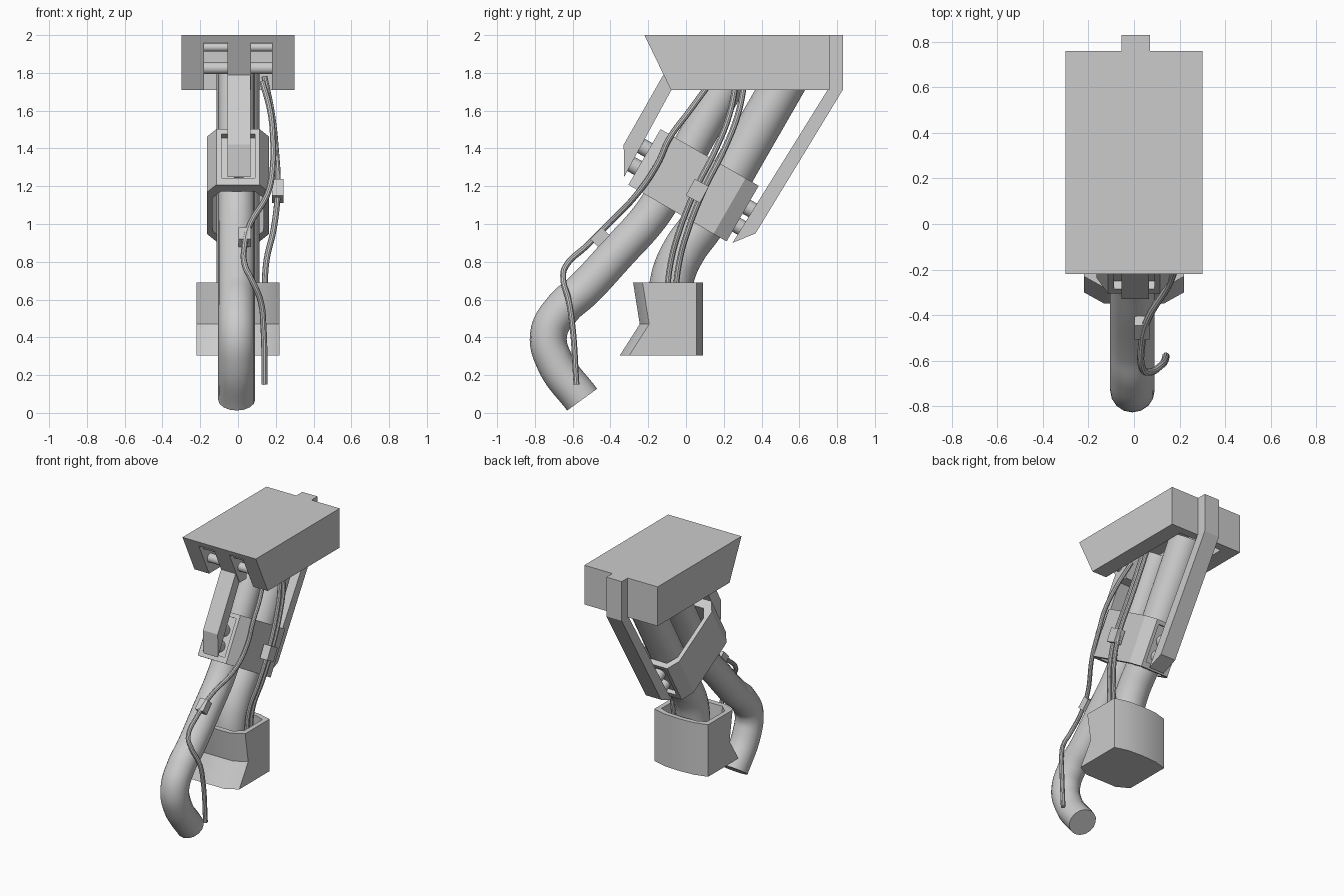
import bpy, bmesh, math
from mathutils import Vector, Matrix

old = bpy.data.objects.get("Cube")
if old:
    bpy.data.objects.remove(old, do_unlink=True)

grey = bpy.data.materials.new("plain grey")
grey.use_nodes = True
grey.diffuse_color = (0.6, 0.6, 0.6, 1)
grey.node_tree.nodes["Principled BSDF"].inputs["Base Color"].default_value = (0.6, 0.6, 0.6, 1)


def activate(ob):
    bpy.ops.object.select_all(action='DESELECT')
    ob.select_set(True)
    bpy.context.view_layer.objects.active = ob


def smooth(ob):
    activate(ob)
    bpy.ops.object.shade_smooth_by_angle(angle=math.radians(32))


def loft(name, rings):
    """Closed solid skinned through matching rings of points."""
    bm = bmesh.new()
    loops = [[bm.verts.new(p) for p in ring] for ring in rings]
    n = len(loops[0])
    for a, b in zip(loops, loops[1:]):
        for i in range(n):
            j = (i + 1) % n
            bm.faces.new((a[i], a[j], b[j], b[i]))
    bm.faces.new(loops[0])
    bm.faces.new(loops[-1])
    bmesh.ops.recalc_face_normals(bm, faces=bm.faces[:])
    mesh = bpy.data.meshes.new(name)
    bm.to_mesh(mesh)
    bm.free()
    mesh.materials.append(grey)
    ob = bpy.data.objects.new(name, mesh)
    bpy.context.collection.objects.link(ob)
    return ob


def side_prism(name, profile, x0, x1):
    return loft(name, [[(x, y, z) for y, z in profile] for x in (x0, x1)])


def box(name, lo, hi):
    profile = [(lo[1], lo[2]), (hi[1], lo[2]), (hi[1], hi[2]), (lo[1], hi[2])]
    return side_prism(name, profile, lo[0], hi[0])


def carve(ob, cutters):
    activate(ob)
    for cutter in cutters:
        mod = ob.modifiers.new("cut", 'BOOLEAN')
        mod.operation = 'DIFFERENCE'
        mod.solver = 'EXACT'
        mod.object = cutter
        bpy.ops.object.modifier_apply(modifier=mod.name)
        bpy.data.objects.remove(cutter, do_unlink=True)


def rod(name, a, b, radius):
    a, b = Vector(a), Vector(b)
    bpy.ops.mesh.primitive_cylinder_add(vertices=24, radius=radius, depth=(b - a).length,
                                        location=(a + b) / 2)
    ob = bpy.context.object
    ob.name = name
    ob.rotation_euler = (b - a).to_track_quat('Z', 'Y').to_euler()
    ob.data.materials.append(grey)
    smooth(ob)
    return ob


def tube(name, points, radius, sides=6):
    curve = bpy.data.curves.new(name, 'CURVE')
    curve.dimensions = '3D'
    curve.bevel_depth = radius
    curve.bevel_resolution = sides
    curve.resolution_u = 10
    curve.use_fill_caps = True
    spline = curve.splines.new('BEZIER')
    spline.bezier_points.add(len(points) - 1)
    for bp, p in zip(spline.bezier_points, points):
        bp.co = p
        bp.handle_left_type = bp.handle_right_type = 'AUTO'
    curve.materials.append(grey)
    ob = bpy.data.objects.new(name, curve)
    bpy.context.collection.objects.link(ob)
    activate(ob)
    bpy.ops.object.convert(target='MESH')
    smooth(bpy.context.object)


# Top block with an underside cavity and two front slots around a central tab
block = side_prism("top_block", [(-0.22, 2), (0.76, 2), (0.76, 1.71), (-0.08, 1.71)], -0.3, 0.3)
carve(block, [box("cavity", (-0.18, 0.0, 1.6), (0.18, 0.7, 1.96)),
              box("slot_right", (-0.18, -0.4, 1.6), (-0.055, 0.05, 1.96)),
              box("slot_left", (0.07, -0.4, 1.6), (0.18, 0.05, 1.96))])
for name, y, z, r in (("upper_cross_rod", -0.13, 1.935, 0.022), ("lower_cross_rod", -0.07, 1.825, 0.032)):
    rod(name, (-0.2, y, z), (0.2, y, z), r)

# Slanted arms hanging in front and behind
side_prism("front_arm", [(-0.12, 1.79), (-0.33, 1.42), (-0.327, 1.25), (-0.077, 1.71), (-0.04, 1.79)],
           -0.055, 0.065)
side_prism("back_arm", [(0.75, 2), (0.83, 2), (0.83, 1.71), (0.368, 0.95), (0.246, 0.9), (0.75, 1.71)],
           -0.055, 0.07)

# Clamp: a chamfered sleeve tilted around both pipes, with a pocket at each end
TILT = Matrix.Translation((0, 0.04, 1.205)) @ Matrix.Rotation(math.radians(-30), 4, 'X')


def sleeve(name, half_w, end_w, u0, u1, chamfer, half_h):
    plan = [(-end_w, u0), (end_w, u0), (half_w, u0 + chamfer), (half_w, u1 - chamfer),
            (end_w, u1), (-end_w, u1), (-half_w, u1 - chamfer), (-half_w, u0 + chamfer)]
    return loft(name, [[(x, u, v) for x, u in plan] for v in (-half_h, half_h)])


clamp = sleeve("clamp", 0.165, 0.115, -0.3, 0.3, 0.08, 0.17)
carve(clamp, [sleeve("bore", 0.135, 0.09, -0.23, 0.26, 0.07, 0.3),
              box("front_pocket", (-0.087, -0.4, -0.13), (0.09, -0.26, 0.14)),
              box("back_pocket", (-0.087, 0.27, -0.13), (0.09, 0.4, 0.14))])
clamp.matrix_world = TILT

# Bolts joining the arms to the clamp
for side, label in ((-1, "front"), (1, "back")):
    for v, level in ((0.042, "upper"), (-0.068, "lower")):
        rod(f"{label}_{level}_bolt", TILT @ Vector((0.005, side * 0.25, v)),
            TILT @ Vector((0.005, side * 0.345, v)), 0.042)

# Two main pipes
front_path = [(0.25, 1.8), (0.07, 1.485), (-0.1, 1.18), (-0.19, 1.04), (-0.36, 0.85), (-0.54, 0.655),
              (-0.655, 0.55), (-0.727, 0.42), (-0.695, 0.27), (-0.55, 0.07)]
tube("front_pipe", [(-0.007, y, z) for y, z in front_path], 0.098)
back_path = [(0.55, 1.8), (0.3, 1.365), (0.09, 1.0), (-0.01, 0.86), (-0.07, 0.72), (-0.09, 0.5)]
tube("back_pipe", [(0, y, z) for y, z in back_path], 0.115)

# Lower cup, slightly bowed front and back
def cup_ring(front, z, s=0.0):
    half = [(0.0, 0.09 - s), (0.12, 0.083 - s), (0.22 - s, 0.055 - s),
            (0.22 - s, front + 0.05 + s), (0.13, front + s)]
    mirrored = [(-x, y) for x, y in reversed(half) if x > 0]
    return [(x, y, z) for x, y in half + mirrored]


cup = loft("lower_cup", [cup_ring(-0.35, 0.305), cup_ring(-0.245, 0.47), cup_ring(-0.28, 0.69)])
carve(cup, [loft("cup_hollow", [cup_ring(-0.26, 0.54, 0.035), cup_ring(-0.28, 0.75, 0.035)])])
smooth(cup)

# Thin cables
tube("front_cable", [(0.13, 0.13, 1.75), (0.17, 0.02, 1.6), (0.185, -0.09, 1.45), (0.185, -0.15, 1.32),
                     (0.16, -0.25, 1.17), (0.06, -0.42, 0.99), (0.035, -0.52, 0.89),
                     (0.04, -0.64, 0.77), (0.07, -0.65, 0.71), (0.12, -0.62, 0.59),
                     (0.135, -0.6, 0.45), (0.14, -0.58, 0.15)], 0.016, 3)
cable = [(0.14, 0.29, 1.78), (0.18, 0.25, 1.58), (0.2, 0.18, 1.4), (0.21, 0.07, 1.18),
         (0.19, -0.01, 0.98), (0.15, -0.06, 0.8), (0.14, -0.085, 0.6)]
for k, name in enumerate(("side_cable_front", "side_cable_back")):
    tube(name, [(x, y - 0.02 + 0.045 * k, z) for x, y, z in cable], 0.016, 3)

# Cable clips
for name, size, place, tilt in (("side_clip", (0.06, 0.085, 0.1), (0.21, 0.06, 1.175), -28),
                                ("front_clip", (0.065, 0.06, 0.085), (0.035, -0.455, 0.93), -45)):
    half = Vector(size) / 2
    clip = box(name, -half, half)
    clip.location = place
    clip.rotation_euler.x = math.radians(tilt)
